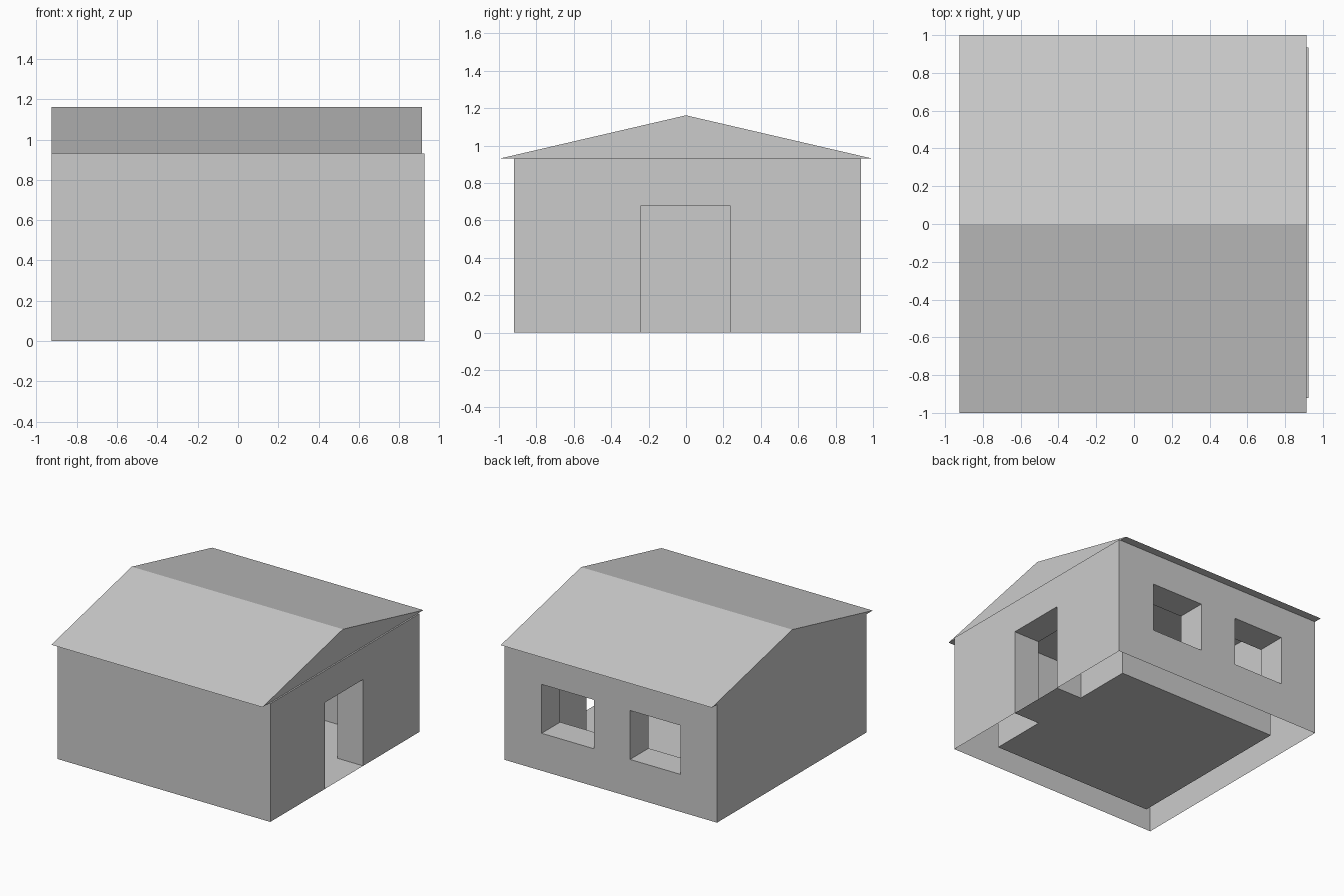
import bpy
import bmesh

if "Cube" in bpy.data.objects:
    bpy.data.objects.remove(bpy.data.objects["Cube"])

BOX_FACES = [(0, 1, 3, 2), (4, 6, 7, 5), (0, 4, 5, 1), (2, 3, 7, 6), (0, 2, 6, 4), (1, 5, 7, 3)]


def mesh_object(name, verts, faces):
    mesh = bpy.data.meshes.new(name)
    mesh.from_pydata(verts, [], faces)
    bm = bmesh.new()
    bm.from_mesh(mesh)
    bmesh.ops.recalc_face_normals(bm, faces=bm.faces)
    bm.to_mesh(mesh)
    bm.free()
    ob = bpy.data.objects.new(name, mesh)
    bpy.context.collection.objects.link(ob)
    return ob


def box(name, xs, ys, zs):
    return mesh_object(name, [(x, y, z) for x in xs for y in ys for z in zs], BOX_FACES)


def cut(target, xs, ys, zs):
    cutter = box("cutter", xs, ys, zs)
    cutter.hide_render = True
    mod = target.modifiers.new("opening", 'BOOLEAN')
    mod.operation = 'DIFFERENCE'
    mod.solver = 'EXACT'
    mod.object = cutter
    bpy.context.view_layer.objects.active = target
    bpy.ops.object.modifier_apply(modifier=mod.name)
    bpy.data.objects.remove(cutter, do_unlink=True)


# Thick walls with the room, doorway and two back windows cut out
WALL_TOP = 0.93
DOOR = (-0.24, 0.235)
ROOM_X, ROOM_Y = (-0.70, 0.70), (-0.695, 0.705)
walls = box("walls", (-0.925, 0.925), (-0.92, 0.935), (0, WALL_TOP))
cut(walls, ROOM_X, ROOM_Y, (-0.5, 1.5))
cut(walls, (0.5, 1.2), DOOR, (-0.5, 0.68))
for xs in ((0.148, 0.602), (-0.607, -0.168)):
    cut(walls, xs, (0.5, 1.2), (0.295, 0.68))

# The walls are hollow shells, open underneath
bm = bmesh.new()
bm.from_mesh(walls.data)
under = [f for f in bm.faces if f.calc_center_median().z < 0.001 and abs(f.normal.z) > 0.9]
bmesh.ops.delete(bm, geom=under, context='FACES')
bm.to_mesh(walls.data)
bm.free()

# Floor with the threshold running out through the doorway
(x0, x1), (y0, y1) = ROOM_X, ROOM_Y
outline = [(x0, y0), (x1, y0), (x1, DOOR[0]), (0.925, DOOR[0]),
           (0.925, DOOR[1]), (x1, DOOR[1]), (x1, y1), (x0, y1)]
mesh_object("floor", [(x, y, 0) for x, y in outline], [tuple(range(8))])

# Gable roof prism, its underside is the ceiling
gable = [(-1, WALL_TOP), (1, WALL_TOP), (0, 1.162)]
mesh_object("roof", [(x, y, z) for x in (-0.925, 0.913) for y, z in gable],
            [(0, 1, 2), (3, 5, 4), (0, 3, 4, 1), (1, 4, 5, 2), (2, 5, 3, 0)])
